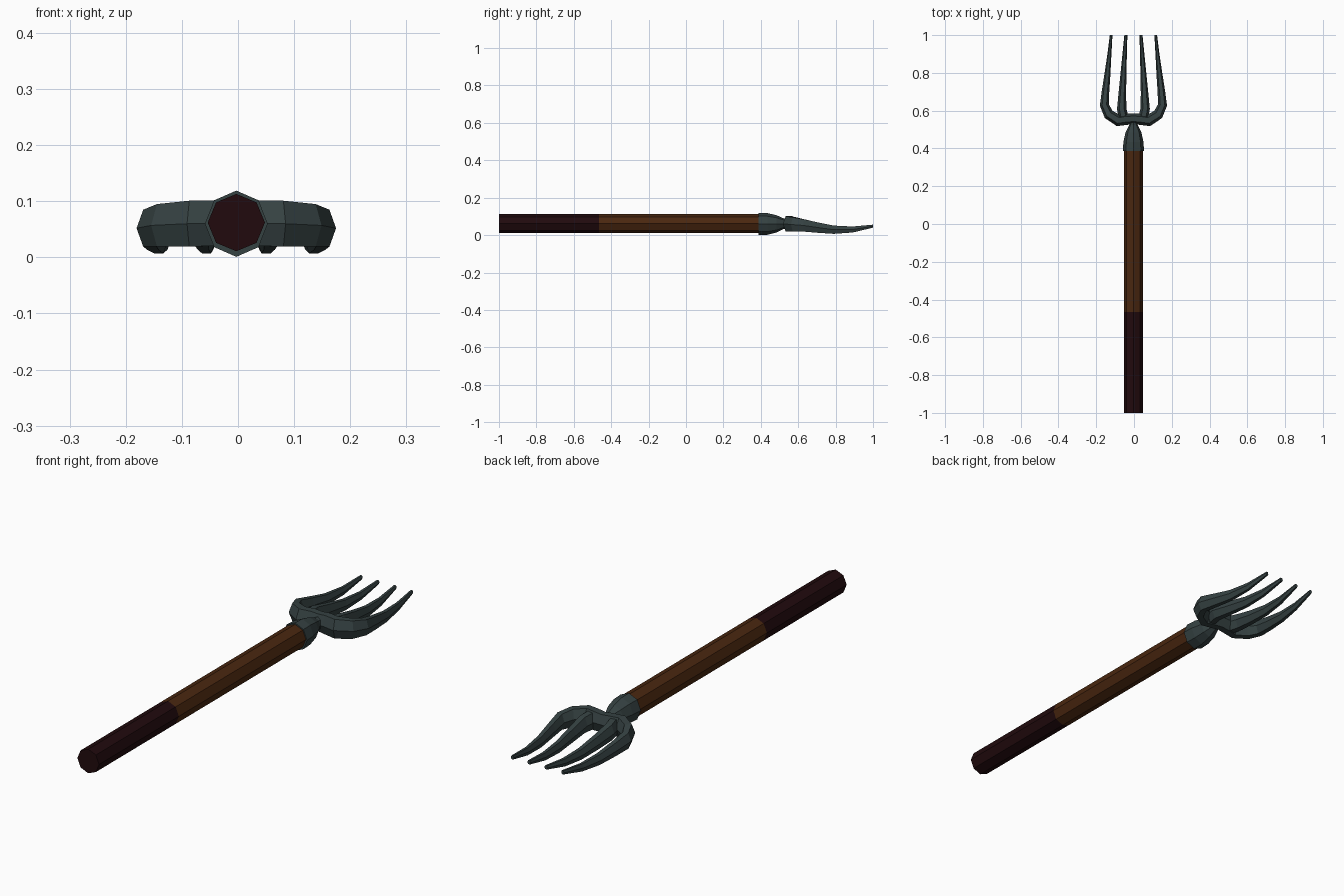
import bpy, bmesh, math
from mathutils import Vector

if "Cube" in bpy.data.objects:
    bpy.data.objects.remove(bpy.data.objects["Cube"])

CX = -0.003   # tool axis


def material(name, rgb):
    m = bpy.data.materials.new(name)
    m.diffuse_color = (*rgb, 1)
    m.use_nodes = True
    m.node_tree.nodes["Principled BSDF"].inputs["Base Color"].default_value = m.diffuse_color
    return m


METAL = material("dark steel", (0.036, 0.054, 0.055))
WOOD = material("brown wood", (0.068, 0.020, 0.005))
GRIP = material("dark grip", (0.015, 0.003, 0.004))


def sweep(name, path, sides, mat, mirror=False):
    """Loft a polygon along (x, y, z, half width, half height) points."""
    bm = bmesh.new()
    rings = []
    for i, (x, y, z, w, h) in enumerate(path):
        a, b = path[max(i - 1, 0)], path[min(i + 1, len(path) - 1)]
        t = Vector((b[0] - a[0], b[1] - a[1], 0)).normalized()
        side = Vector((t.y, -t.x, 0))
        ring = []
        for k in range(sides):
            ang = 2 * math.pi * k / sides
            # flat-topped hexagon reaches its full height
            s = math.sin(ang) / (math.sin(math.pi / 3) if sides == 6 else 1)
            ring.append(bm.verts.new(Vector((x, y, z)) + side * w * math.cos(ang)
                                     + Vector((0, 0, h * s))))
        rings.append(ring)
    for r, q in zip(rings, rings[1:]):
        for k in range(sides):
            n = (k + 1) % sides
            bm.faces.new((r[k], r[n], q[n], q[k]))
    bm.faces.new(rings[0])
    bm.faces.new(rings[-1])
    bmesh.ops.recalc_face_normals(bm, faces=bm.faces)
    me = bpy.data.meshes.new(name)
    bm.to_mesh(me)
    bm.free()
    me.materials.append(mat)
    ob = bpy.data.objects.new(name, me)
    ob.location.x = CX
    bpy.context.collection.objects.link(ob)
    if mirror:
        ob.modifiers.new("Mirror", 'MIRROR').use_clip = False
    return ob


# Handle and grip
R = 0.051
sweep("grip", [(0, -1, 0.062, R, R), (0, -0.465, 0.062, R, R)], 8, GRIP)
sweep("handle", [(0, -0.465, 0.062, R, R), (0, 0.42, 0.062, R, R)], 8, WOOD)

# Socket tapering into the fork
sweep("socket", [(0, 0.387, 0.060, 0.056, 0.059), (0, 0.435, 0.060, 0.053, 0.058),
                 (0, 0.485, 0.060, 0.042, 0.046), (0, 0.525, 0.061, 0.022, 0.027),
                 (0, 0.56, 0.061, 0.022, 0.027)], 8, METAL)

# Crossbar halves bending into the outer tines
sweep("outer_tine", [(-0.008, 0.557, 0.061, 0.028, 0.036), (0.035, 0.555, 0.061, 0.030, 0.040),
                     (0.080, 0.548, 0.060, 0.031, 0.041), (0.131, 0.580, 0.057, 0.028, 0.038),
                     (0.154, 0.630, 0.052, 0.024, 0.033), (0.148, 0.700, 0.041, 0.020, 0.028),
                     (0.138, 0.790, 0.029, 0.016, 0.022), (0.128, 0.890, 0.030, 0.011, 0.016),
                     (0.118, 1.0, 0.048, 0.007, 0.008)], 6, METAL, True)

# Inner tines
sweep("inner_tine", [(0.050, 0.550, 0.060, 0.026, 0.036), (0.062, 0.610, 0.055, 0.025, 0.033),
                     (0.059, 0.690, 0.042, 0.020, 0.028), (0.053, 0.790, 0.029, 0.016, 0.022),
                     (0.047, 0.890, 0.030, 0.012, 0.016), (0.040, 1.0, 0.048, 0.008, 0.008)],
      6, METAL, True)
